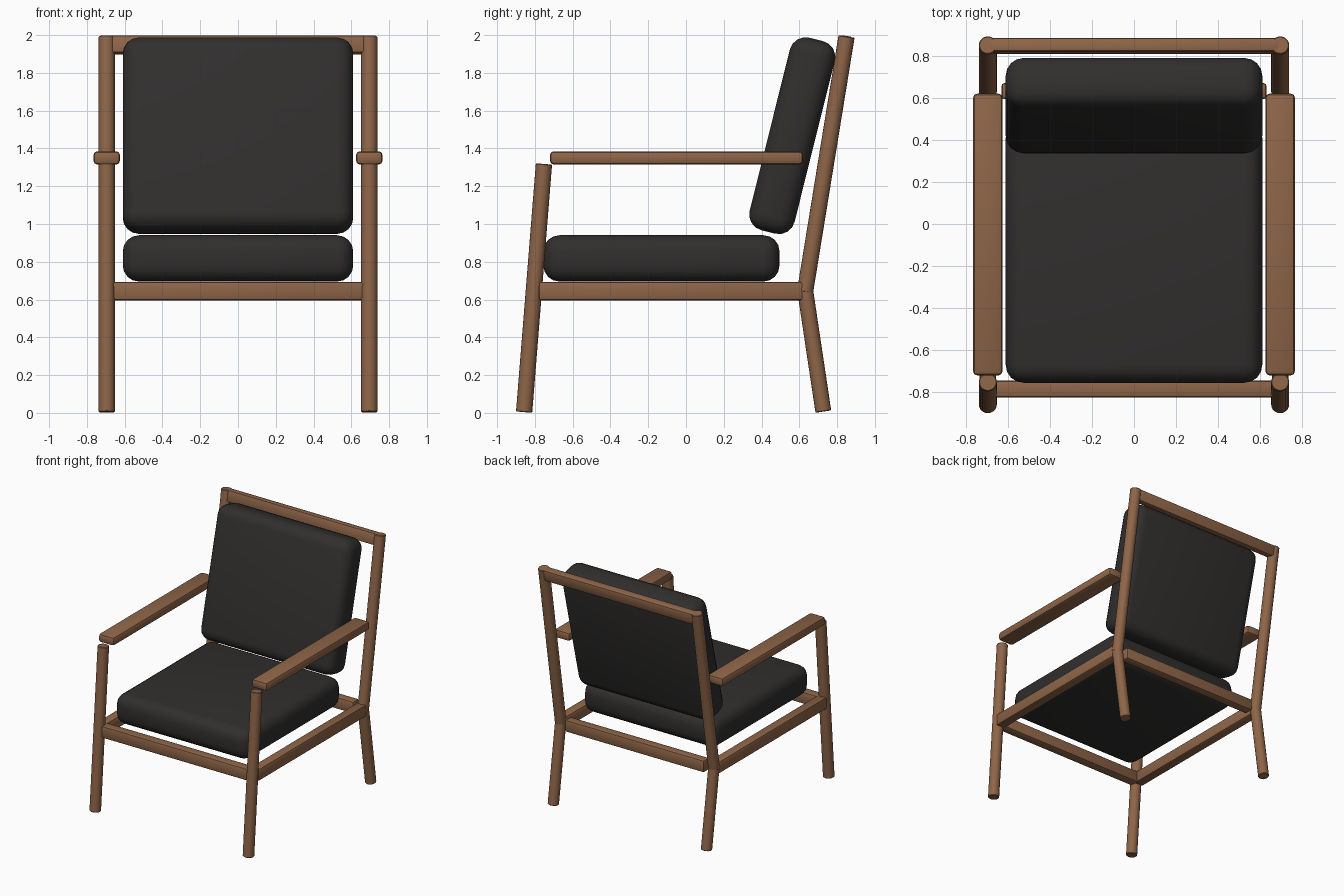
import bpy, math
from mathutils import Vector

if "Cube" in bpy.data.objects:
    bpy.data.objects.remove(bpy.data.objects["Cube"])


def material(name, color):
    m = bpy.data.materials.new(name)
    m.diffuse_color = color
    m.use_nodes = True
    m.node_tree.nodes["Principled BSDF"].inputs["Base Color"].default_value = m.diffuse_color
    return m


WOOD = material("wood", (0.27, 0.13, 0.065, 1))
FABRIC = material("dark_fabric", (0.03, 0.028, 0.027, 1))


def finish(ob, name, mat, bevel, segments, angle):
    ob.name = name
    ob.data.materials.append(mat)
    mod = ob.modifiers.new("rounding", 'BEVEL')
    mod.width = bevel
    mod.segments = segments
    mod.limit_method = 'ANGLE'
    mod.angle_limit = math.radians(50)
    bpy.ops.object.modifier_apply(modifier=mod.name)
    bpy.ops.object.shade_smooth_by_angle(angle=math.radians(angle))
    return ob


def block(name, center, size, mat=WOOD, bevel=0.014, segments=2, tilt=0):
    bpy.ops.mesh.primitive_cube_add(size=1, location=center)
    ob = bpy.context.object
    ob.scale = size
    bpy.ops.object.transform_apply(location=False, rotation=False, scale=True)
    ob.rotation_euler.x = math.radians(tilt)
    return finish(ob, name, mat, bevel, segments, 35)


def rod(name, a, b, r=0.043):
    a, b = Vector(a), Vector(b)
    bpy.ops.mesh.primitive_cylinder_add(vertices=20, radius=r, depth=(b - a).length,
                                        location=(a + b) / 2)
    ob = bpy.context.object
    ob.rotation_euler.x = -math.atan2(b.y - a.y, b.z - a.z)
    return finish(ob, name, WOOD, 0.004, 1, 35)


for side, s in (("left", -1), ("right", 1)):
    x = 0.695 * s
    # Legs and back posts
    rod(f"{side}_front_leg", (x, -0.857, 0.004), (x, -0.752, 1.318))
    rod(f"{side}_back_leg", (x, 0.727, 0.007), (x, 0.63, 0.655), 0.042)
    rod(f"{side}_back_post", (x, 0.63, 0.64), (x, 0.85, 1.993))
    # Side rail and armrest
    block(f"{side}_seat_rail", (x, -0.08, 0.645), (0.08, 1.4, 0.098))
    block(f"{side}_armrest", (x, -0.05, 1.35), (0.14, 1.34, 0.07), bevel=0.02)

# Cross rails
block("front_rail", (0, -0.785, 0.645), (1.34, 0.08, 0.098))
block("back_rail", (0, 0.632, 0.645), (1.26, 0.076, 0.098))
block("top_rail", (0, 0.846, 1.948), (1.38, 0.066, 0.095), tilt=-9.3)

# Cushions
block("seat_cushion", (0, -0.13, 0.818), (1.22, 1.25, 0.245), FABRIC, 0.085, 4)
block("back_cushion", (0, 0.5625, 1.4675), (1.22, 0.245, 1.05), FABRIC, 0.085, 4, tilt=-14)
